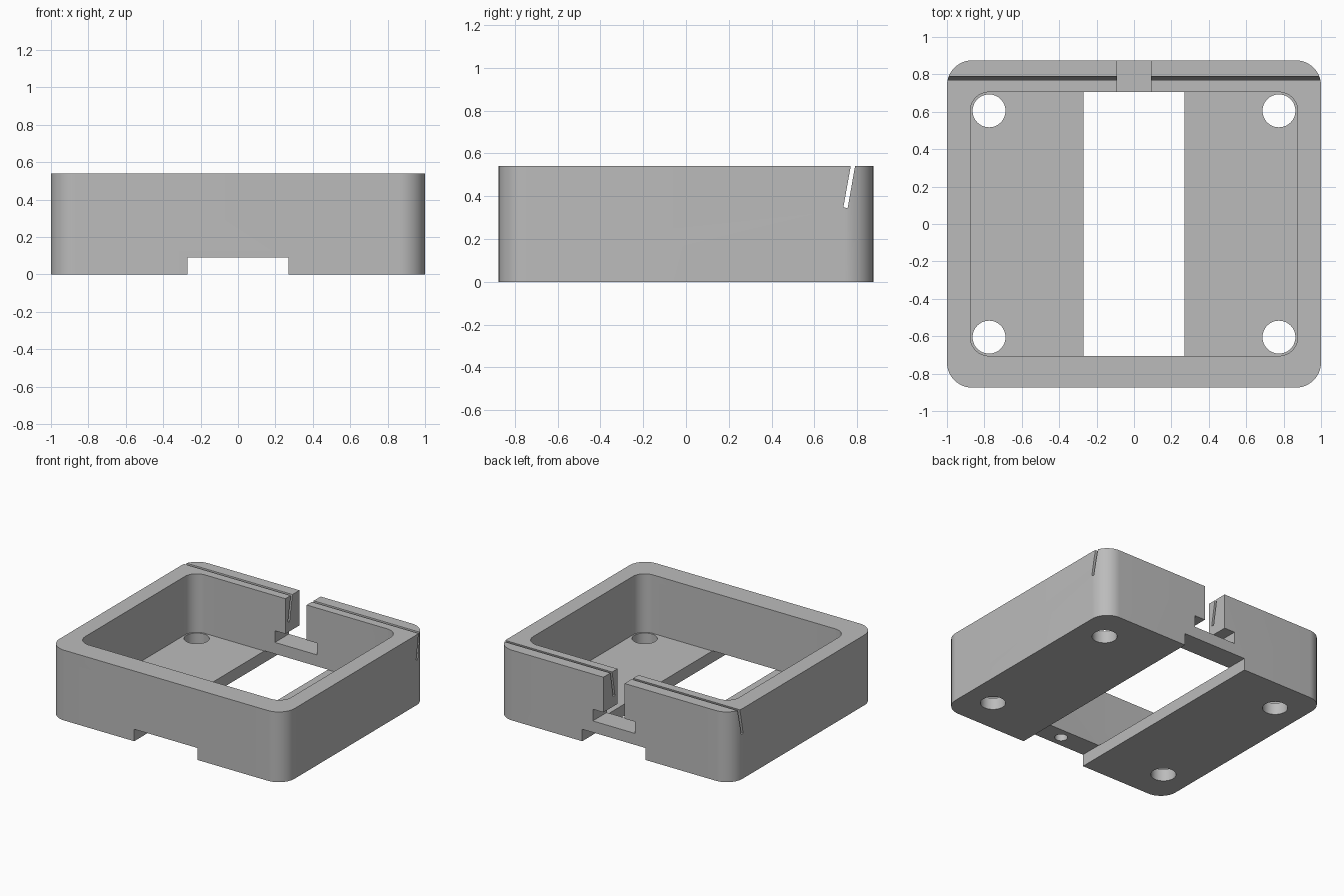
import bpy, bmesh
from math import pi, cos, sin
from mathutils import Vector

cube = bpy.data.objects.get("Cube")
if cube:
    bpy.data.objects.remove(cube, do_unlink=True)

WIDTH, DEPTH, HEIGHT = 1.0, 0.875, 0.54   # half width, half depth, full height
FLOOR = 0.09

grey = bpy.data.materials.new("plain grey")
grey.use_nodes = True
grey.diffuse_color = (0.5, 0.5, 0.5, 1)
grey.node_tree.nodes["Principled BSDF"].inputs["Base Color"].default_value = (0.5, 0.5, 0.5, 1)


def prism(name, outline, sweep):
    """Closed solid made by sweeping a flat outline along a vector."""
    bm = bmesh.new()
    face = bm.faces.new([bm.verts.new(p) for p in outline])
    top = bmesh.ops.extrude_face_region(bm, geom=[face])["geom"]
    bmesh.ops.translate(bm, vec=Vector(sweep),
                        verts=[v for v in top if isinstance(v, bmesh.types.BMVert)])
    bmesh.ops.recalc_face_normals(bm, faces=bm.faces)
    mesh = bpy.data.meshes.new(name)
    bm.to_mesh(mesh)
    bm.free()
    mesh.materials.append(grey)
    obj = bpy.data.objects.new(name, mesh)
    bpy.context.collection.objects.link(obj)
    return obj


def rounded_block(name, hx, hy, r, z0, z1, steps=16):
    outline = []
    corners = [(1, 1), (-1, 1), (-1, -1), (1, -1)]
    for quarter, (sx, sy) in enumerate(corners):
        for i in range(steps + 1):
            a = (quarter + i / steps) * pi / 2
            outline.append((sx * (hx - r) + r * cos(a), sy * (hy - r) + r * sin(a), z0))
    return prism(name, outline, (0, 0, z1 - z0))


def box(name, hx, y0, y1, z0, z1):
    return prism(name, [(-hx, y0, z0), (hx, y0, z0), (hx, y1, z0), (-hx, y1, z0)],
                 (0, 0, z1 - z0))


def rod(name, x, y, r, z0, z1, sides=48):
    ring = [(x + r * cos(2 * pi * i / sides), y + r * sin(2 * pi * i / sides), z0)
            for i in range(sides)]
    return prism(name, ring, (0, 0, z1 - z0))


# Outer body
body = rounded_block("tray_body", WIDTH, DEPTH, 0.135, 0, HEIGHT)

# Main cavity and the channel running front to back underneath
cutters = [
    rounded_block("cavity_cutter", 0.875, 0.705, 0.1, FLOOR, 0.7),
    box("channel_cutter", 0.27, -1, 1, -0.1, FLOOR + 0.002),
]

# T-shaped notch through the back wall
cutters += [
    box("notch_cutter", 0.09, 0.6, 1, 0.22, 0.7),
    box("notch_foot_cutter", 0.18, 0.6, 1, 0.18, 0.27),
]

# Slanted slit along the back wall
slit = [(-1.1, 0.735, 0.348), (-1.1, 0.755, 0.344), (-1.1, 0.8, 0.6), (-1.1, 0.78, 0.6)]
cutters.append(prism("slit_cutter", slit, (2.2, 0, 0)))

# Four floor holes and a blind hole under the front wall
for sx in (-1, 1):
    for sy in (-1, 1):
        cutters.append(rod("floor_hole_cutter", sx * 0.775, sy * 0.605, 0.088, -0.1, 0.2))
cutters.append(rod("blind_hole_cutter", 0, -0.79, 0.045, 0.03, 0.29, 32))

# Carve the body
bpy.ops.object.select_all(action='DESELECT')
bpy.context.view_layer.objects.active = body
body.select_set(True)
for cutter in cutters:
    mod = body.modifiers.new(cutter.name, 'BOOLEAN')
    mod.operation = 'DIFFERENCE'
    mod.solver = 'EXACT'
    mod.object = cutter
    bpy.ops.object.modifier_apply(modifier=mod.name)
    bpy.data.objects.remove(cutter, do_unlink=True)

bpy.ops.object.shade_smooth_by_angle(angle=pi / 6)
